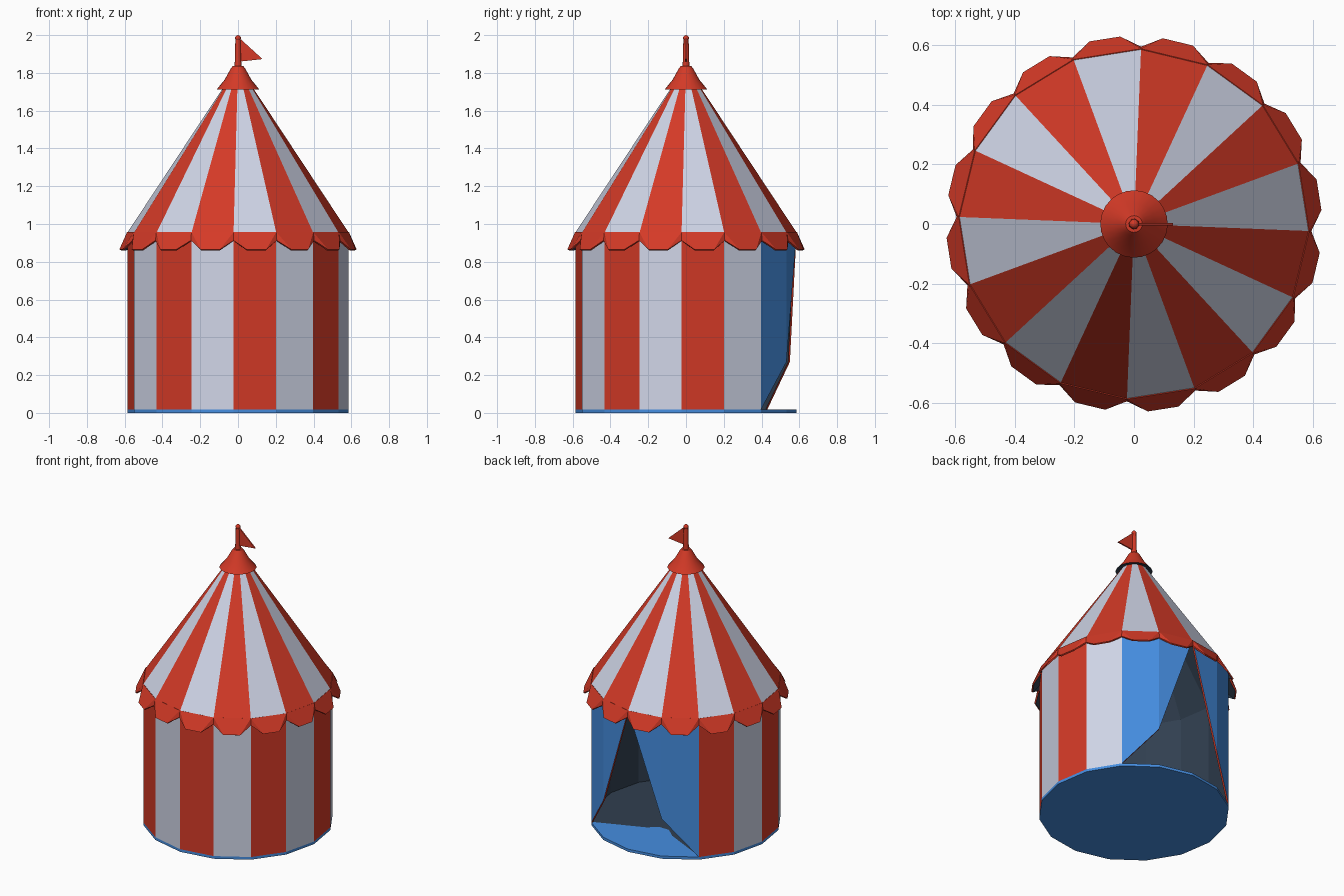
import bpy, bmesh, math

if "Cube" in bpy.data.objects:
    bpy.data.objects.remove(bpy.data.objects["Cube"])

N, R = 16, 0.586
STEP = 360 / N
START = -92.3            # angle of the first wall edge


def mat(name, col):
    m = bpy.data.materials.new(name)
    m.diffuse_color = (*col, 1)
    m.use_nodes = True
    m.node_tree.nodes["Principled BSDF"].inputs["Base Color"].default_value = m.diffuse_color
    return m


RED = mat("red canvas", (0.66, 0.042, 0.02))
WHITE = mat("white canvas", (0.65, 0.69, 0.83))
BLUE = mat("blue cloth", (0.06, 0.27, 0.75))
DARK = mat("dark lining", (0.03, 0.05, 0.08))


def pt(k, r, z):
    """Point at wall edge number k (may be fractional)."""
    a = math.radians(START + STEP * k)
    return (r * math.cos(a), r * math.sin(a), z)


def obj(name, polys, mats, idx=None):
    """Object from a list of polygons, each a list of points."""
    bm = bmesh.new()
    for n, poly in enumerate(polys):
        f = bm.faces.new([bm.verts.new(p) for p in poly])
        f.material_index = idx[n] if idx else 0
    bmesh.ops.remove_doubles(bm, verts=bm.verts, dist=1e-4)
    me = bpy.data.meshes.new(name)
    bm.to_mesh(me)
    bm.free()
    for m in mats:
        me.materials.append(m)
    o = bpy.data.objects.new(name, me)
    bpy.context.collection.objects.link(o)
    return o


def thicken(o, t, inner, rim=0):
    s = o.modifiers.new("thickness", 'SOLIDIFY')
    s.thickness, s.offset = t, -1
    s.material_offset, s.material_offset_rim = inner, rim


def lathe(name, profile, n, mats, idx=None):
    """Turn a (radius, z) profile about the z axis."""
    polys, ids = [], []
    for s, ((r0, z0), (r1, z1)) in enumerate(zip(profile, profile[1:])):
        for k in range(n):
            a, b = k * N / n, (k + 1) * N / n if k < n - 1 else 0
            q = [pt(a, r0, z0), pt(b, r0, z0), pt(b, r1, z1), pt(a, r1, z1)]
            if r0 == 0:
                q.pop(0)
            elif r1 == 0:
                q.pop()
            polys.append(q)
            ids.append(idx[s] if idx else 0)
    return obj(name, polys, mats, ids)


def smooth(o):
    bpy.ops.object.select_all(action='DESELECT')
    o.select_set(True)
    bpy.context.view_layer.objects.active = o
    bpy.ops.object.shade_smooth_by_angle(angle=math.radians(35))


# floor sheet
lathe("floor", [(0, 0), (R, 0), (R, 0.018), (0, 0.018)], N, [BLUE])

# dark lining on the floor, stopping short of the doorway
edge = [pt(k % N, R - 0.01, 0.021) for k in range(10, 23)]
front = [pt(7.1, 0.29, 0.021), pt(7.6, 0.22, 0.021),
         pt(8.4, 0.22, 0.021), pt(8.9, 0.29, 0.021)]
obj("floor_lining", [edge + front], [DARK])

# striped walls, open between edges 6 and 10
ks = [k for k in range(N) if not 6 <= k < 10]
walls = obj("walls", [[pt(k, R, 0.018), pt(k + 1, R, 0.018),
                       pt(k + 1, R, 0.955), pt(k, R, 0.955)] for k in ks],
            [RED, WHITE, DARK, DARK], [k % 2 for k in ks])
thicken(walls, 0.008, 2)

# door flaps tied back to both sides
for name, a, b, c in (("right_flap", 6, 7, 8), ("left_flap", 10, 9, 8)):
    polys = [[pt(a, R, 0.018), pt(b, R, 0.27), pt(b, R, 0.955), pt(a, R, 0.955)],
             [pt(b, R, 0.27), pt(c, R, 0.955), pt(b, R, 0.955)]]
    if a > c:
        polys = [p[::-1] for p in polys]
    thicken(obj(name, polys, [BLUE, DARK, RED]), 0.01, 1, 2)

# striped roof
roof = obj("roof", [[pt(k, R, 0.955), pt(k + 1, R, 0.955),
                     pt(k + 1, 0.07, 1.735), pt(k, 0.07, 1.735)] for k in range(N)],
           [WHITE, RED, DARK, DARK], [k % 2 for k in range(N)])
thicken(roof, 0.008, 2)

# scalloped valance
polys = []
for k in range(N):
    t0, t1 = pt(k, R + 0.002, 0.957), pt(k + 1, R + 0.002, 0.957)
    n0, n1 = pt(k, 0.595, 0.913), pt(k + 1, 0.595, 0.913)
    p0, p1 = pt(k + 0.29, 0.63, 0.865), pt(k + 0.71, 0.63, 0.865)
    polys += [[t0, n0, p0], [t0, p0, p1, t1], [t1, p1, n1]]
thicken(obj("valance", polys, [RED, DARK]), 0.01, 1)

# cap, pole and knob
smooth(lathe("cap", [(0.06, 1.722), (0.113, 1.712), (0.07, 1.765),
                     (0.04, 1.82), (0.028, 1.836), (0, 1.838)], 24,
             [RED, DARK], [1, 0, 0, 0, 0]))
smooth(lathe("pole", [(0.018, 1.83), (0.014, 1.975)], 12, [RED]))
ball = [(0.016 * math.sin(math.pi * i / 6) if 0 < i < 6 else 0,
         1.984 - 0.016 * math.cos(math.pi * i / 6)) for i in range(7)]
smooth(lathe("knob", ball, 12, [RED]))

# pennant
flag = obj("pennant", [[(0.01, -0.005, 1.86), (0.13, -0.005, 1.873), (0.01, -0.005, 1.982)]],
           [RED])
thicken(flag, 0.009, 0)
